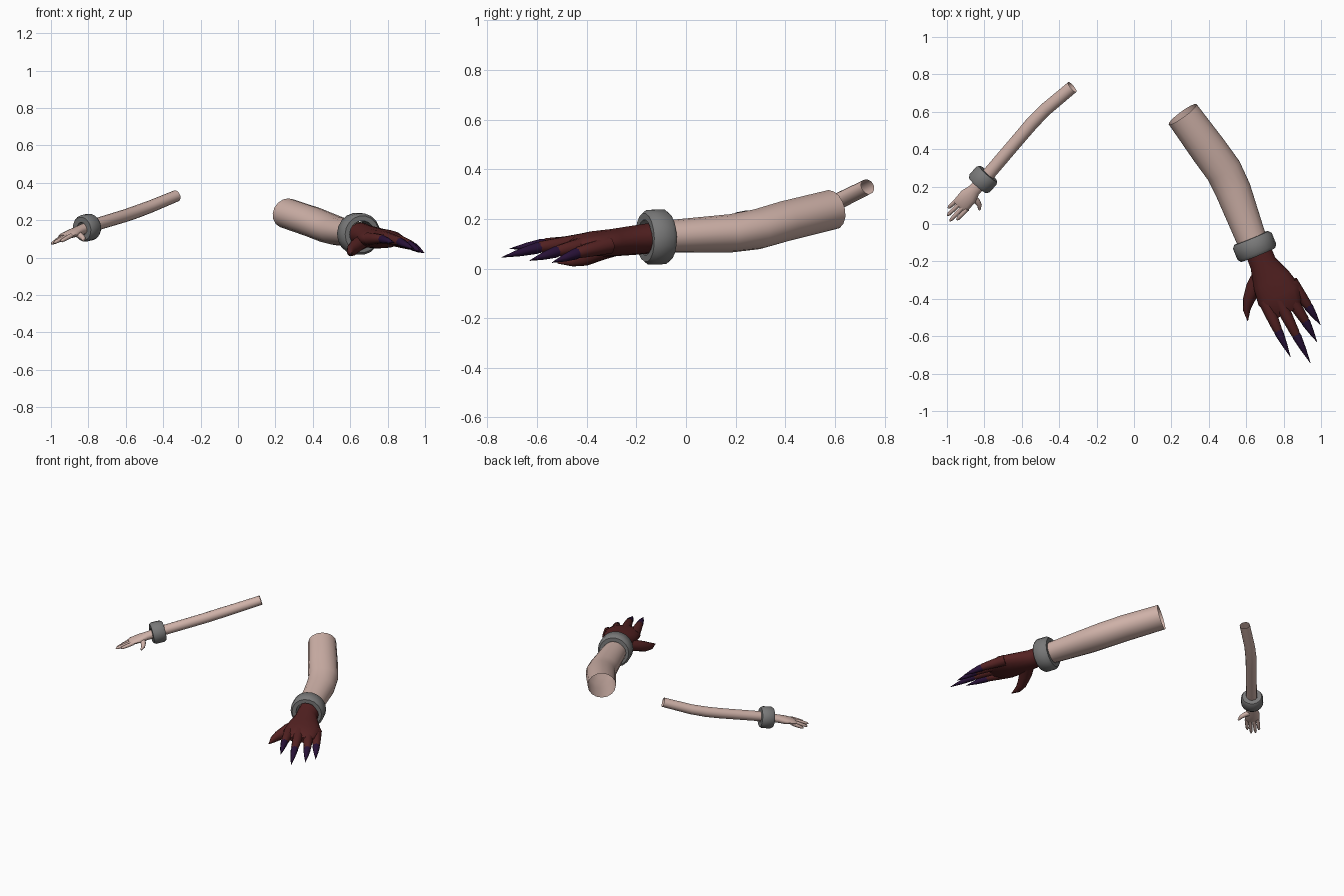
import bpy, bmesh, math
from mathutils import Vector

cube = bpy.data.objects.get("Cube")
if cube:
    bpy.data.objects.remove(cube, do_unlink=True)


def material(name, color):
    m = bpy.data.materials.new(name)
    m.use_nodes = True
    rgba = (*color, 1)
    m.diffuse_color = rgba
    m.node_tree.nodes["Principled BSDF"].inputs["Base Color"].default_value = rgba
    return m


SKIN = material("skin", (0.62, 0.44, 0.39))
METAL = material("grey metal", (0.19, 0.19, 0.19))
RED = material("dark red hide", (0.09, 0.016, 0.016))
CLAW = material("purple claw", (0.022, 0.006, 0.04))


def finish(bm, name, mat):
    bmesh.ops.recalc_face_normals(bm, faces=bm.faces)
    mesh = bpy.data.meshes.new(name)
    bm.to_mesh(mesh)
    bm.free()
    mesh.materials.append(mat)
    ob = bpy.data.objects.new(name, mesh)
    bpy.context.collection.objects.link(ob)
    bpy.ops.object.select_all(action='DESELECT')
    ob.select_set(True)
    bpy.context.view_layer.objects.active = ob
    bpy.ops.object.shade_smooth_by_angle(angle=math.radians(50))
    return ob


def frame(axis):
    """Horizontal side vector and upward vector square to an axis."""
    side = axis.cross(Vector((0, 0, 1))).normalized()
    return side, side.cross(axis).normalized()


def skin_loops(bm, loops, closed=False):
    pairs = list(zip(loops, loops[1:]))
    if closed:
        pairs.append((loops[-1], loops[0]))
    n = len(loops[0])
    for a, b in pairs:
        for i in range(n):
            j = (i + 1) % n
            bm.faces.new((a[i], a[j], b[j], b[i]))


def tube(name, sections, mat, sides=12, capped=True):
    """Elliptical tube through (centre, half width, half height) sections."""
    bm = bmesh.new()
    centres = [Vector(s[0]) for s in sections]
    loops = []
    for k, (c, (_, w, h)) in enumerate(zip(centres, sections)):
        axis = (centres[min(k + 1, len(centres) - 1)] - centres[max(k - 1, 0)]).normalized()
        side, up = frame(axis)
        angles = [math.tau * i / sides for i in range(sides)]
        loops.append([bm.verts.new(c + side * w * math.cos(a) + up * h * math.sin(a))
                      for a in angles])
    skin_loops(bm, loops)
    if capped:
        bm.faces.new(loops[0])
        bm.faces.new(loops[-1])
    return finish(bm, name, mat)


def bracelet(name, centre, axis, width, radius, hole, sides=18):
    """Thick band with bevelled rims."""
    bm = bmesh.new()
    axis = Vector(axis).normalized()
    side, up = frame(axis)
    w = width / 2
    profile = [(-w, hole), (-w, radius * 0.88), (-w * 0.65, radius),
               (w * 0.65, radius), (w, radius * 0.88), (w, hole)]
    loops = []
    for t, r in profile:
        loops.append([bm.verts.new(Vector(centre) + axis * t
                                   + side * r * math.cos(math.tau * i / sides)
                                   + up * r * math.sin(math.tau * i / sides))
                      for i in range(sides)])
    skin_loops(bm, loops, closed=True)
    return finish(bm, name, METAL)


# Large left arm
tube("left_arm", [((0.26, 0.587, 0.237), 0.092, 0.081),
                  ((0.40, 0.395, 0.19), 0.098, 0.082),
                  ((0.48, 0.285, 0.158), 0.098, 0.081),
                  ((0.53, 0.18, 0.142), 0.096, 0.077),
                  ((0.62, -0.06, 0.13), 0.082, 0.066),
                  ((0.645, -0.12, 0.127), 0.076, 0.064)], SKIN, 16, capped=False)
bracelet("left_bracelet", (0.645, -0.12, 0.127), (0.38, -0.92, -0.04), 0.098, 0.112, 0.072)

# Clawed hand
tube("clawed_palm", [((0.655, -0.12, 0.125), 0.07, 0.062),
                     ((0.69, -0.21, 0.114), 0.072, 0.059),
                     ((0.735, -0.30, 0.104), 0.105, 0.055),
                     ((0.775, -0.38, 0.10), 0.122, 0.05),
                     ((0.805, -0.445, 0.096), 0.10, 0.036),
                     ((0.82, -0.475, 0.093), 0.07, 0.02)], RED, 16)
tube("clawed_thumb", [((0.69, -0.25, 0.10), 0.045, 0.04),
                      ((0.64, -0.34, 0.07), 0.042, 0.036),
                      ((0.612, -0.41, 0.043), 0.031, 0.034),
                      ((0.602, -0.46, 0.03), 0.02, 0.023),
                      ((0.608, -0.518, 0.022), 0.002, 0.002)], RED, 10)

# Clawed fingers: base, knuckle bend and claw tip
CLAWED = {"index": ((0.70, -0.41, 0.10), (0.765, -0.56, 0.10), (0.836, -0.71, 0.08)),
          "middle": ((0.77, -0.40, 0.11), (0.86, -0.58, 0.088), (0.943, -0.743, 0.045)),
          "ring": ((0.82, -0.37, 0.105), (0.91, -0.51, 0.072), (0.978, -0.63, 0.032)),
          "little": ((0.84, -0.31, 0.095), (0.925, -0.43, 0.065), (0.997, -0.54, 0.024))}
for name, pts in CLAWED.items():
    base, bend, tip = (Vector(p) for p in pts)
    tube(f"clawed_{name}_finger", [(base, 0.037, 0.036),
                                   (base.lerp(bend, 0.55), 0.031, 0.03),
                                   (bend, 0.025, 0.024),
                                   (bend.lerp(tip, 0.25), 0.014, 0.013)], RED, 10)
    tube(f"{name}_claw", [(base.lerp(bend, 0.93), 0.02, 0.02),
                          (bend.lerp(tip, 0.15), 0.024, 0.023),
                          (bend.lerp(tip, 0.55), 0.015, 0.015),
                          (tip, 0.001, 0.001)], CLAW, 8)

# Slim right arm
tube("right_arm", [((-0.33, 0.732, 0.33), 0.034, 0.031),
                   ((-0.47, 0.615, 0.272), 0.035, 0.033),
                   ((-0.54, 0.545, 0.246), 0.036, 0.034),
                   ((-0.60, 0.475, 0.225), 0.035, 0.034),
                   ((-0.775, 0.27, 0.172), 0.035, 0.033),
                   ((-0.81, 0.23, 0.16), 0.034, 0.031)], SKIN, 14, capped=False)
bracelet("right_bracelet", (-0.807, 0.238, 0.16), (-0.66, -0.75, -0.15), 0.084, 0.072, 0.034)

# Slender hand
tube("slender_palm", [((-0.81, 0.23, 0.158), 0.033, 0.03),
                      ((-0.855, 0.18, 0.142), 0.034, 0.026),
                      ((-0.885, 0.147, 0.13), 0.048, 0.023),
                      ((-0.92, 0.107, 0.116), 0.047, 0.018),
                      ((-0.932, 0.093, 0.11), 0.04, 0.011)], SKIN, 14)
tube("slender_thumb", [((-0.868, 0.15, 0.132), 0.02, 0.018),
                       ((-0.84, 0.122, 0.115), 0.017, 0.016),
                       ((-0.826, 0.10, 0.102), 0.013, 0.013),
                       ((-0.826, 0.076, 0.09), 0.006, 0.006)], SKIN, 10)

# Slender fingers: base and tip
SLENDER = {"little": ((-0.94, 0.135, 0.11), (-0.994, 0.085, 0.075)),
           "ring": ((-0.925, 0.115, 0.115), (-0.998, 0.045, 0.073)),
           "middle": ((-0.908, 0.097, 0.117), (-0.985, 0.016, 0.078)),
           "index": ((-0.892, 0.08, 0.117), (-0.948, 0.022, 0.087))}
for name, pts in SLENDER.items():
    base, tip = (Vector(p) for p in pts)
    tube(f"slender_{name}_finger", [(base, 0.0125, 0.013),
                                    (base.lerp(tip, 0.5), 0.0115, 0.012),
                                    (base.lerp(tip, 0.88), 0.0095, 0.0095),
                                    (tip, 0.004, 0.004)], SKIN, 8)
